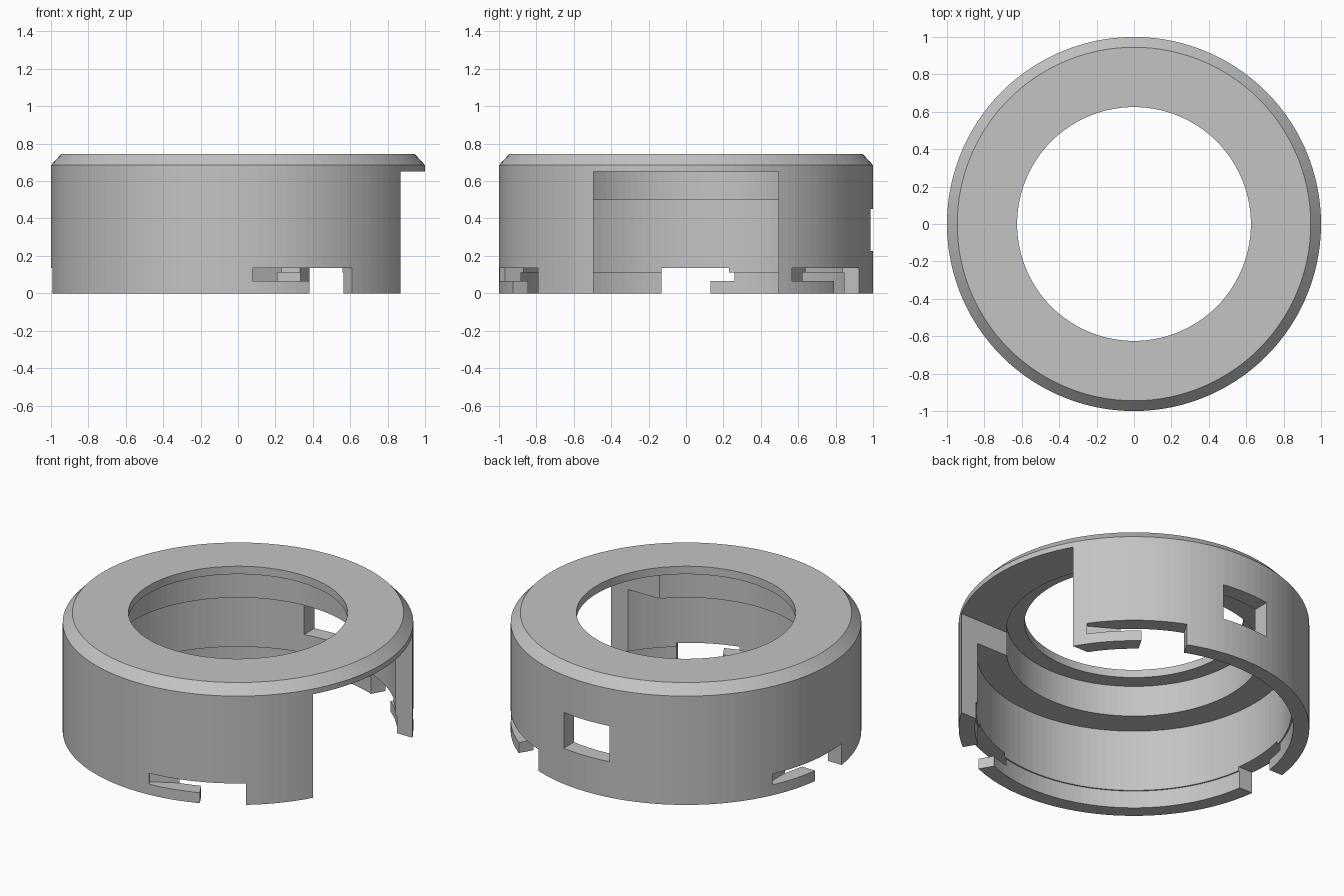
import bpy, bmesh
from math import sin, cos, pi, radians
from mathutils import Matrix

cube = bpy.data.objects.get("Cube")
if cube:
    bpy.data.objects.remove(cube, do_unlink=True)

SEGMENTS = 120

grey = bpy.data.materials.new("grey_plastic")
grey.use_nodes = True
COLOUR = (0.55, 0.55, 0.55, 1)
grey.diffuse_color = COLOUR
grey.node_tree.nodes["Principled BSDF"].inputs["Base Color"].default_value = COLOUR


def finish(bm, name):
    bmesh.ops.recalc_face_normals(bm, faces=bm.faces)
    mesh = bpy.data.meshes.new(name)
    bm.to_mesh(mesh)
    bm.free()
    mesh.materials.append(grey)
    obj = bpy.data.objects.new(name, mesh)
    bpy.context.scene.collection.objects.link(obj)
    return obj


def lathe(name, profile):
    """Turn a closed (radius, height) profile round the z axis."""
    bm = bmesh.new()
    rings = []
    for i in range(SEGMENTS):
        a = 2 * pi * i / SEGMENTS
        rings.append([bm.verts.new((r * cos(a), r * sin(a), z)) for r, z in profile])
    n = len(profile)
    for i in range(SEGMENTS):
        here, there = rings[i], rings[(i + 1) % SEGMENTS]
        for j in range(n):
            k = (j + 1) % n
            bm.faces.new((here[j], there[j], there[k], here[k]))
    return finish(bm, name)


def cut_box(target, out, side, height, angle=0):
    """Cut a box given by its outward, sideways and height ranges, turned by angle."""
    ranges = (out, side, height)
    centre = [(a + b) / 2 for a, b in ranges]
    size = [b - a for a, b in ranges]
    bm = bmesh.new()
    bmesh.ops.create_cube(bm, size=1, matrix=Matrix.Rotation(radians(angle), 4, "Z")
                          @ Matrix.Translation(centre) @ Matrix.Diagonal((*size, 1)))
    cutter = finish(bm, "cutter")
    cutter.hide_render = True
    mod = target.modifiers.new("cut", "BOOLEAN")
    mod.operation = "DIFFERENCE"
    mod.solver = "EXACT"
    mod.object = cutter
    bpy.context.view_layer.objects.active = target
    bpy.ops.object.modifier_apply(modifier=mod.name)
    bpy.data.objects.remove(cutter, do_unlink=True)


# Stepped housing with chamfered top rim
housing = lathe("ring_housing", [
    (1, 0), (1, 0.685), (0.945, 0.745), (0.625, 0.745), (0.625, 0.695),
    (0.727, 0.695), (0.727, 0.50), (0.90, 0.50), (0.90, 0.11), (0.908, 0.11), (0.908, 0),
])

# Wide side opening below the rim
cut_box(housing, (0.3, 1.2), (-0.495, 0.495), (-0.1, 0.652))

# Small square window at the back
cut_box(housing, (0.8, 1.2), (-0.16, 0.16), (0.225, 0.45), 90)

# Three bayonet slots: an entry gap and a sideways locking channel
for angle in (-60, 60, 180):
    cut_box(housing, (0.8, 1.2), (-0.132, 0.132), (-0.1, 0.135), angle)
    cut_box(housing, (0.87, 1.2), (-0.43, 0), (0.066, 0.135), angle)
